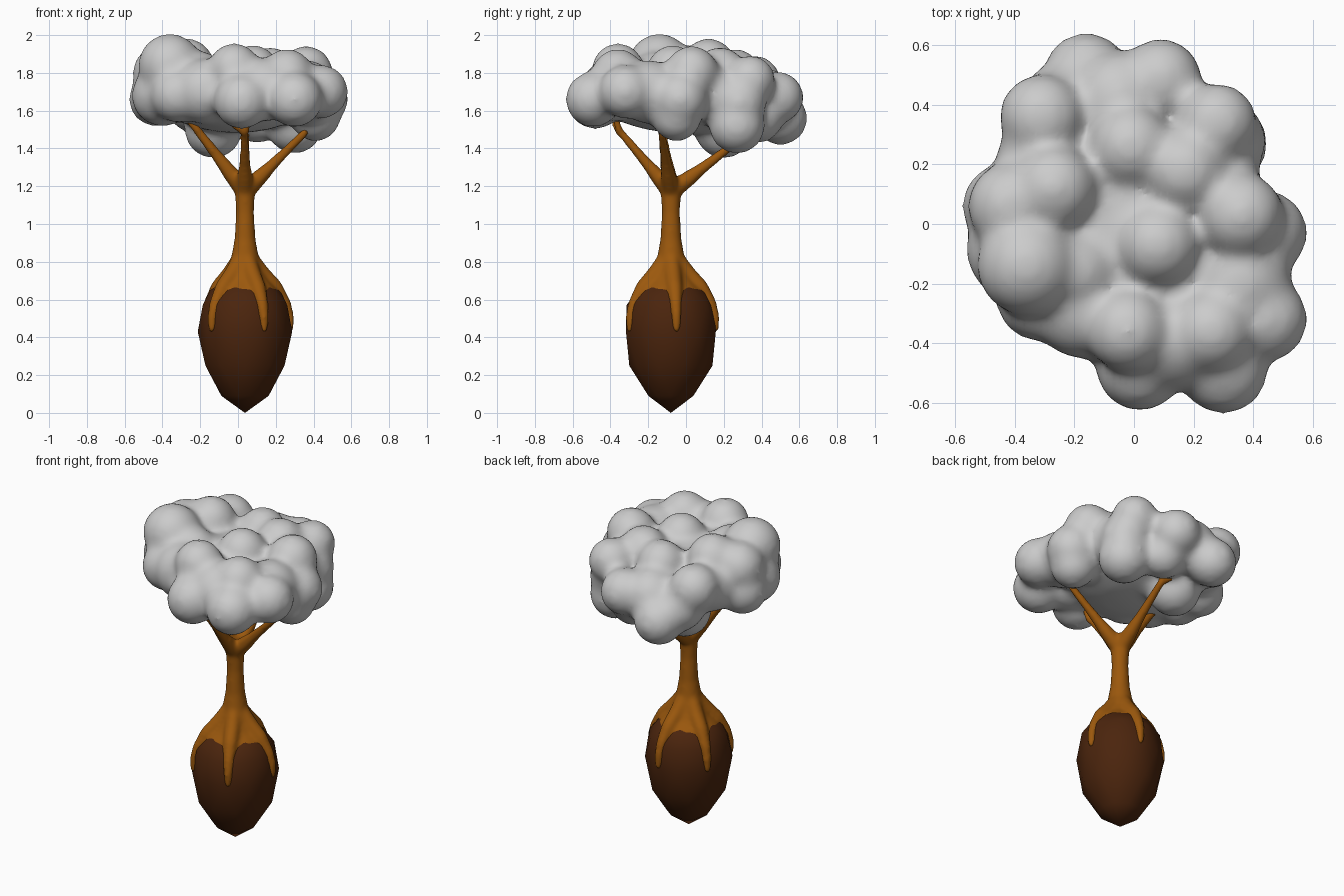
import bpy, bmesh
from math import sin, cos, pi, radians
from mathutils import Vector, Matrix

if "Cube" in bpy.data.objects:
    bpy.data.objects.remove(bpy.data.objects["Cube"])

CX, CY = 0.037, -0.08   # trunk and seed axis


def material(name, rgb):
    m = bpy.data.materials.new(name)
    m.diffuse_color = (*rgb, 1)
    m.use_nodes = True
    m.node_tree.nodes["Principled BSDF"].inputs["Base Color"].default_value = m.diffuse_color
    return m


def make_object(name, bm, mat=None):
    me = bpy.data.meshes.new(name)
    bm.to_mesh(me)
    bm.free()
    me.shade_smooth()
    ob = bpy.data.objects.new(name, me)
    bpy.context.collection.objects.link(ob)
    if mat:
        me.materials.append(mat)
    return ob


def fuse(ob, voxel, iterations):
    r = ob.modifiers.new("fuse", 'REMESH')
    r.mode = 'VOXEL'
    r.voxel_size = voxel
    r.use_smooth_shade = True
    s = ob.modifiers.new("soften", 'SMOOTH')
    s.factor = 0.5
    s.iterations = iterations


def ball(bm, p, r, sub=3, scale=(1, 1, 1)):
    bmesh.ops.create_icosphere(bm, subdivisions=sub, radius=r,
                               matrix=Matrix.Translation(p) @ Matrix.Diagonal((*scale, 1)))


def limb(bm, pts):
    """Tapered limb through (x, y, z, radius) points."""
    for a, b in zip(pts, pts[1:]):
        p, q = Vector(a[:3]), Vector(b[:3])
        d = q - p
        rot = d.to_track_quat('Z', 'Y').to_matrix().to_4x4()
        bmesh.ops.create_cone(bm, cap_ends=True, segments=20, radius1=a[3], radius2=b[3],
                              depth=d.length, matrix=Matrix.Translation((p + q) / 2) @ rot)
    for a in pts[1:]:
        ball(bm, a[:3], a[3], 2)


wood = material("wood", (0.33, 0.098, 0.004))
husk = material("husk", (0.07, 0.018, 0.004))

# Seed: faceted egg with a pointed base
bm = bmesh.new()
profile = [(0.09, 0.125), (0.25, 0.22), (0.43, 0.25), (0.57, 0.235), (0.65, 0.185), (0.71, 0.09)]
N = 10
rings = []
for i, (z, r) in enumerate(profile):
    off = (i % 2) * 0.5
    rings.append([bm.verts.new((CX + r * cos(2 * pi * (k + off) / N),
                                CY + r * sin(2 * pi * (k + off) / N), z)) for k in range(N)])
tip, top = bm.verts.new((CX, CY, 0)), bm.verts.new((CX, CY, 0.73))
for k in range(N):
    j = (k + 1) % N
    bm.faces.new((tip, rings[0][j], rings[0][k]))
    bm.faces.new((top, rings[-1][k], rings[-1][j]))
    for i in range(len(rings) - 1):
        a, b = rings[i], rings[i + 1]
        if i % 2 == 0:
            bm.faces.new((a[k], a[j], b[k]))
            bm.faces.new((a[j], b[j], b[k]))
        else:
            bm.faces.new((a[k], a[j], b[j]))
            bm.faces.new((a[k], b[j], b[k]))
bmesh.ops.recalc_face_normals(bm, faces=bm.faces)
make_object("seed", bm, husk)

# Trunk with flared base
bm = bmesh.new()
trunk = [(0.61, 0.19), (0.655, 0.172), (0.70, 0.13), (0.75, 0.1), (0.82, 0.074), (0.92, 0.056),
         (1.06, 0.048), (1.16, 0.053), (1.25, 0.06)]
for (z0, r0), (z1, r1) in zip(trunk, trunk[1:]):
    bmesh.ops.create_cone(bm, cap_ends=True, segments=24, radius1=r0, radius2=r1, depth=z1 - z0 + 0.002,
                          matrix=Matrix.Translation((CX, CY, (z0 + z1) / 2)))

# Five roots gripping the seed
root = [(0.03, 0.82, 0.042), (0.09, 0.735, 0.046), (0.16, 0.665, 0.042),
        (0.212, 0.58, 0.034), (0.236, 0.51, 0.027), (0.240, 0.445, 0.021)]
for n in range(5):
    a = radians(-65 + 72 * n)
    limb(bm, [(CX + d * cos(a), CY + d * sin(a), z, r) for d, z, r in root])

# Four branches, front and back ones with a side twig
for x, y, z in ((0.36, -0.13, 1.49), (0.04, 0.29, 1.45), (-0.28, -0.14, 1.58), (0.035, -0.35, 1.49)):
    s, e = Vector((CX, CY, 1.17)), Vector((x, y, z))
    limb(bm, [(*s.lerp(e, t), r) for t, r in
              ((0, 0.05), (0.25, 0.042), (0.45, 0.031), (0.7, 0.025), (1, 0.021))])
for y, dy in ((0.29, 0.04), (-0.35, -0.03)):
    base = (0.038, y, 1.45 if y > 0 else 1.48, 0.021)
    for dx, dz in ((0.02, 0.11), (-0.07, 0.05)):
        limb(bm, [base, (base[0] + dx, y + dy, base[2] + dz, 0.017)])
fuse(make_object("trunk", bm, wood), 0.01, 16)

# Foliage: one lumpy mass of (x, y, z, radius) balls around a flat core
clumps = [
    # left side
    (-0.36, -0.14, 1.84, .165), (-0.41, 0.06, 1.80, .145), (-0.32, -0.25, 1.68, .14),
    (-0.40, -0.09, 1.68, .16), (-0.27, 0.12, 1.84, .14), (-0.435, 0.06, 1.66, .14),
    # front and right side
    (-0.02, -0.36, 1.82, .135), (0.02, -0.48, 1.65, .145), (0.30, -0.49, 1.66, .145),
    (0.26, -0.36, 1.79, .135), (0.44, -0.32, 1.70, .14), (0.44, -0.03, 1.66, .14),
    (0.36, 0.03, 1.80, .14), (0.08, -0.07, 1.81, .135), (0.41, -0.05, 1.57, .13),
    # back
    (-0.16, 0.50, 1.56, .14), (0.09, 0.485, 1.67, .135), (0.28, 0.34, 1.76, .13),
    (-0.31, 0.36, 1.75, .14), (-0.13, 0.20, 1.50, .15), (0.30, 0.27, 1.52, .145),
    (0.10, 0.38, 1.56, .13), (-0.01, 0.26, 1.79, .135), (0.17, 0.18, 1.80, .135),
    # fillers between lumps
    (-0.17, -0.28, 1.70, .17), (-0.31, 0.21, 1.71, .15), (0.27, 0.17, 1.68, .15),
    (0.14, -0.39, 1.71, .165), (0.36, -0.20, 1.70, .165), (-0.05, 0.42, 1.66, .16),
    (-0.24, 0.40, 1.63, .14), (-0.20, -0.16, 1.77, .14), (0.30, 0.28, 1.64, .14)]
bm = bmesh.new()
for x, y, z, r in clumps:
    ball(bm, (x, y, z), r + 0.006)
ball(bm, (-0.01, -0.02, 1.665), 1, 3, (0.40, 0.44, 0.185))
fuse(make_object("foliage", bm), 0.02, 22)
